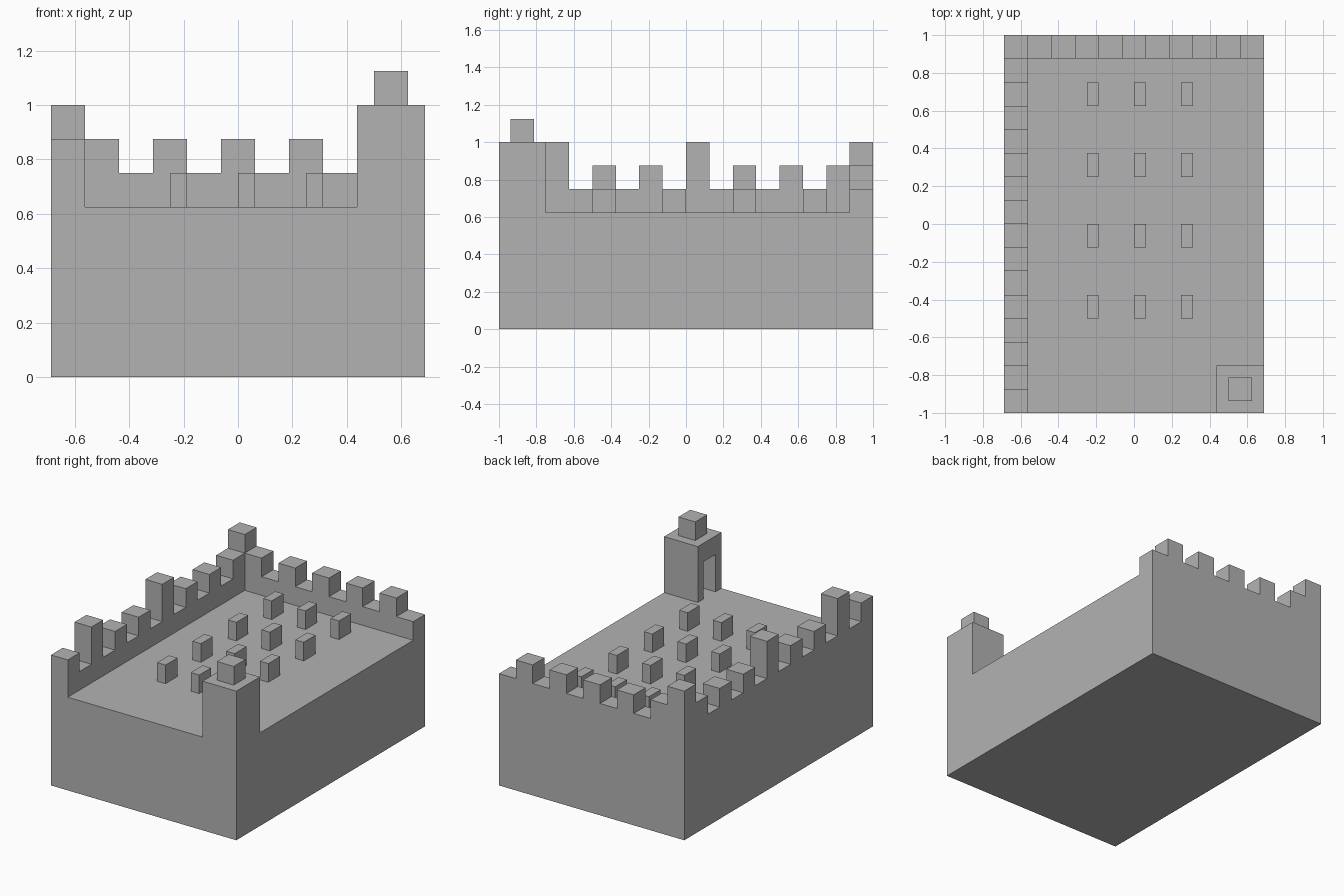
import bpy
import bmesh
from mathutils import Vector

if "Cube" in bpy.data.objects:
    bpy.data.objects.remove(bpy.data.objects["Cube"], do_unlink=True)

# One plain stone colour
STONE = (0.45, 0.45, 0.45, 1.0)
stone = bpy.data.materials.new("grey_stone")
stone.use_nodes = True
stone.diffuse_color = STONE
stone.node_tree.nodes["Principled BSDF"].inputs["Base Color"].default_value = STONE

U = 0.0625                 # one grid step; all sizes below are in steps
HALF_X, HALF_Y = 11, 16
FLOOR = 10                 # height of the roof deck
SILL, MERLON, TALL = 12, 14, 16


def prism(name, points, extrusion):
    """Extrude a flat outline, given in grid steps, into a solid."""
    bm = bmesh.new()
    face = bm.faces.new([bm.verts.new(Vector(p) * U) for p in points])
    result = bmesh.ops.extrude_face_region(bm, geom=[face], use_keep_orig=True)
    moved = [v for v in result["geom"] if isinstance(v, bmesh.types.BMVert)]
    bmesh.ops.translate(bm, verts=moved, vec=Vector(extrusion) * U)
    bmesh.ops.recalc_face_normals(bm, faces=bm.faces)
    mesh = bpy.data.meshes.new(name)
    bm.to_mesh(mesh)
    bm.free()
    mesh.materials.append(stone)
    obj = bpy.data.objects.new(name, mesh)
    bpy.context.collection.objects.link(obj)
    return obj


def block(name, x0, x1, y0, y1, z0, z1):
    outline = [(x0, y0, z0), (x1, y0, z0), (x1, y1, z0), (x0, y1, z0)]
    return prism(name, outline, (0, 0, z1 - z0))


def battlement(start, heights):
    """Stepped wall outline as (distance, height), two steps per cell."""
    outline = [(start, FLOOR)]
    last = FLOOR
    for i, height in enumerate(heights):
        if height != last:
            if i:
                outline.append((start + 2 * i, last))
            outline.append((start + 2 * i, height))
        last = height
    end = start + 2 * len(heights)
    return outline + [(end, last), (end, FLOOR)]


# Solid body of the fort
block("fort_body", -HALF_X, HALF_X, -HALF_Y, HALF_Y, 0, FLOOR)

# Long side wall: alternating merlons, some taller, with a tall back corner
side = [MERLON, SILL] * 7 + [MERLON, TALL]
side[2] = side[8] = TALL
side[13] = SILL
prism("side_battlement",
      [(-HALF_X, y, z) for y, z in battlement(-HALF_Y, side)], (2, 0, 0))

# Back wall, starting beside the corner
back = [MERLON, SILL] * 5
prism("back_battlement",
      [(x, HALF_Y, z) for x, z in battlement(2 - HALF_X, back)], (0, -2, 0))

# Corner turret: walls around a small room, open toward the deck
x0, x1, y0, y1 = 7, HALF_X, -HALF_Y, -12
footprint = [(x0, y0), (x1, y0), (x1, y1), (x0, y1),
             (x0, y1 - 1), (x1 - 1, y1 - 1), (x1 - 1, y0 + 1), (x0, y0 + 1)]
prism("turret_walls", [(x, y, FLOOR) for x, y in footprint], (0, 0, MERLON - FLOOR))
block("turret_roof", x0, x1, y0, y1, MERLON, TALL)
block("turret_cap", x0 + 1, x1 - 1, y0 + 1, y1 - 1, TALL, TALL + 2)

# Rows of small blocks on the deck
for x in (-4, 0, 4):
    for y in (-8, -2, 4, 10):
        block("deck_block", x, x + 1, y, y + 2, FLOOR, SILL)
